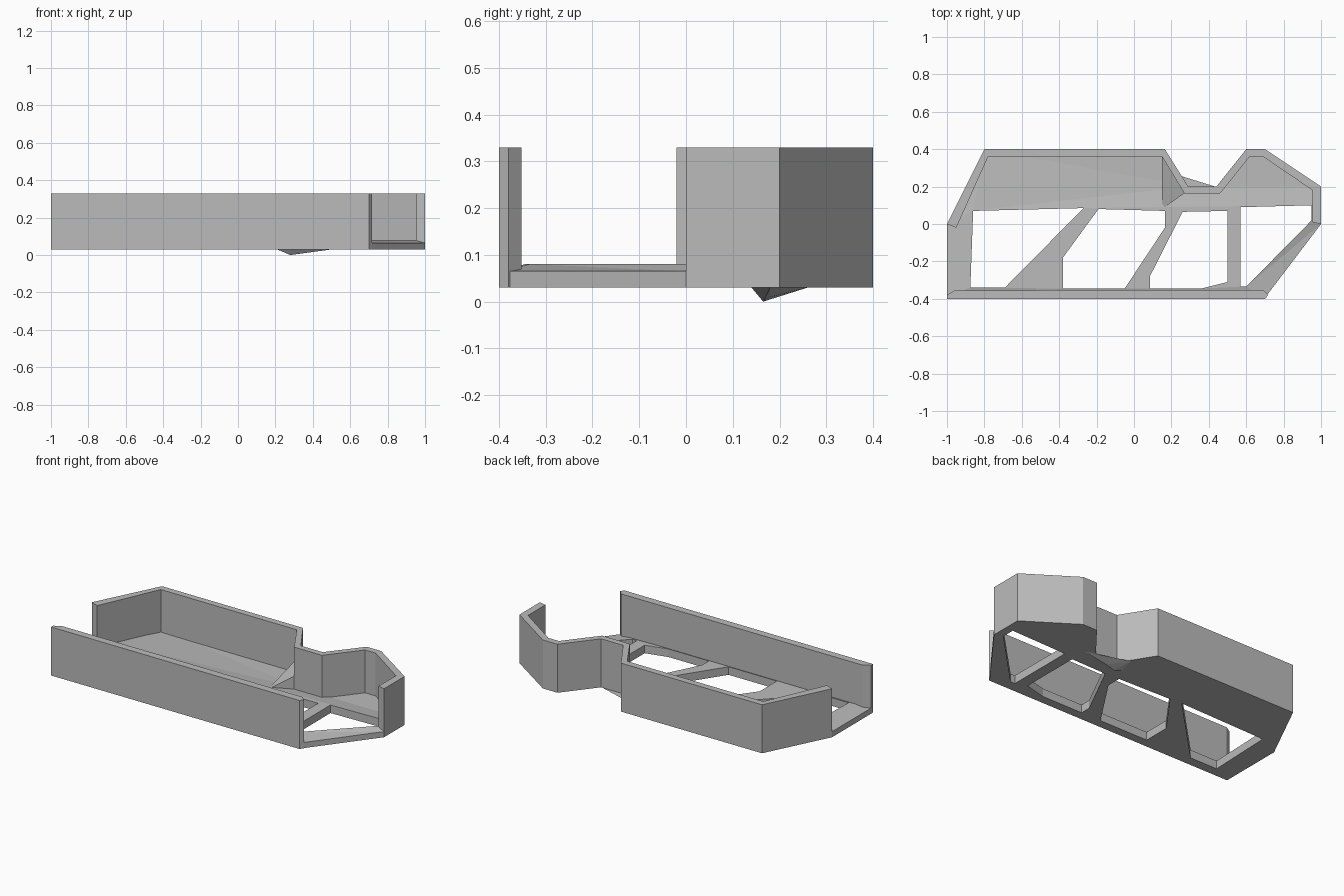
import bpy
import bmesh
from mathutils import Vector
from mathutils.geometry import tessellate_polygon

cube = bpy.data.objects.get("Cube")
if cube:
    bpy.data.objects.remove(cube, do_unlink=True)

grey = bpy.data.materials.new("plain grey")
grey.use_nodes = True
colour = (0.5, 0.5, 0.5, 1)
grey.diffuse_color = colour
grey.node_tree.nodes["Principled BSDF"].inputs["Base Color"].default_value = colour

BASE, RIM, DECK, TOP = 0.03, 0.065, 0.08, 0.33


def add_object(name, bm):
    bmesh.ops.recalc_face_normals(bm, faces=bm.faces)
    mesh = bpy.data.meshes.new(name)
    bm.to_mesh(mesh)
    bm.free()
    mesh.materials.append(grey)
    obj = bpy.data.objects.new(name, mesh)
    bpy.context.collection.objects.link(obj)
    return obj


def plate(name, loops, bottom, heights):
    """Solid slab from an outline plus holes; each loop has its own top height."""
    bm = bmesh.new()
    lower, upper, rings = [], [], []
    for loop, height in zip(loops, heights):
        start = len(lower)
        for x, y in loop:
            lower.append(bm.verts.new((x, y, bottom)))
            upper.append(bm.verts.new((x, y, height)))
        rings.append(range(start, len(lower)))
    flat = [[Vector((x, y, 0)) for x, y in loop] for loop in loops]
    for tri in tessellate_polygon(flat):
        bm.faces.new([upper[i] for i in tri])
        bm.faces.new([lower[i] for i in reversed(tri)])
    for ring in rings:
        for i, a in enumerate(ring):
            b = ring[(i + 1) % len(ring)]
            bm.faces.new((lower[a], lower[b], upper[b], upper[a]))
    return add_object(name, bm)


# Outer line of the back wall, from the left open end round to the right one
back_outer = [(-1, 0), (-0.8, 0.4), (0.165, 0.4), (0.29, 0.2), (0.44, 0.2),
              (0.6, 0.4), (0.7, 0.4), (1, 0.2), (1, 0)]
back_inner = [(-0.95, -0.02), (-0.78, 0.36), (0.15, 0.36), (0.27, 0.163),
              (0.46, 0.163), (0.618, 0.36), (0.69, 0.36), (0.955, 0.18), (0.955, 0.01)]

# Floor with four strutted openings
outline = [(-1, -0.395), (0.7, -0.395)] + back_outer[::-1]
openings = [
    [(-0.86, 0.07), (-0.27, 0.085), (-0.69, -0.34), (-0.875, -0.34)],
    [(-0.19, 0.08), (0.165, 0.07), (0.165, -0.02), (-0.05, -0.345),
     (-0.38, -0.345), (-0.38, -0.18)],
    [(0.26, 0.065), (0.5, 0.07), (0.5, -0.31), (0.36, -0.345),
     (0.085, -0.345), (0.085, -0.28)],
    [(0.57, 0.09), (0.95, 0.1), (0.95, 0.02), (0.6, -0.335), (0.57, -0.335)],
]
plate("floor", [outline] + openings, BASE, [RIM] + [DECK] * len(openings))

# Back wall with its notch
plate("back_wall", [back_outer + back_inner[::-1]], BASE, [TOP])

# Straight front wall with mitred ends
plate("front_wall", [[(-1, -0.4), (0.7, -0.4), (0.717, -0.38), (0.69, -0.352),
                      (-0.96, -0.355), (-1, -0.38)]], BASE, [TOP])

# Small wedge beneath the notch
bm = bmesh.new()
for point in [(0.21, 0.15, BASE), (0.24, 0.26, BASE), (0.5, 0.18, BASE),
              (0.28, 0.14, BASE), (0.28, 0.165, 0), (0.34, 0.18, 0.01)]:
    bm.verts.new(point)
bmesh.ops.convex_hull(bm, input=bm.verts)
add_object("underside_wedge", bm)

# Sloping gusset in the inside corner of the notch
bm = bmesh.new()
for point in [(0.15, 0.36, 0.15), (0.15, 0.36, DECK), (0.27, 0.165, 0.15),
              (0.27, 0.165, 0.07), (0.18, 0.2, DECK), (0.15, 0.08, 0.07)]:
    bm.verts.new(point)
bmesh.ops.convex_hull(bm, input=bm.verts)
add_object("notch_gusset", bm)
